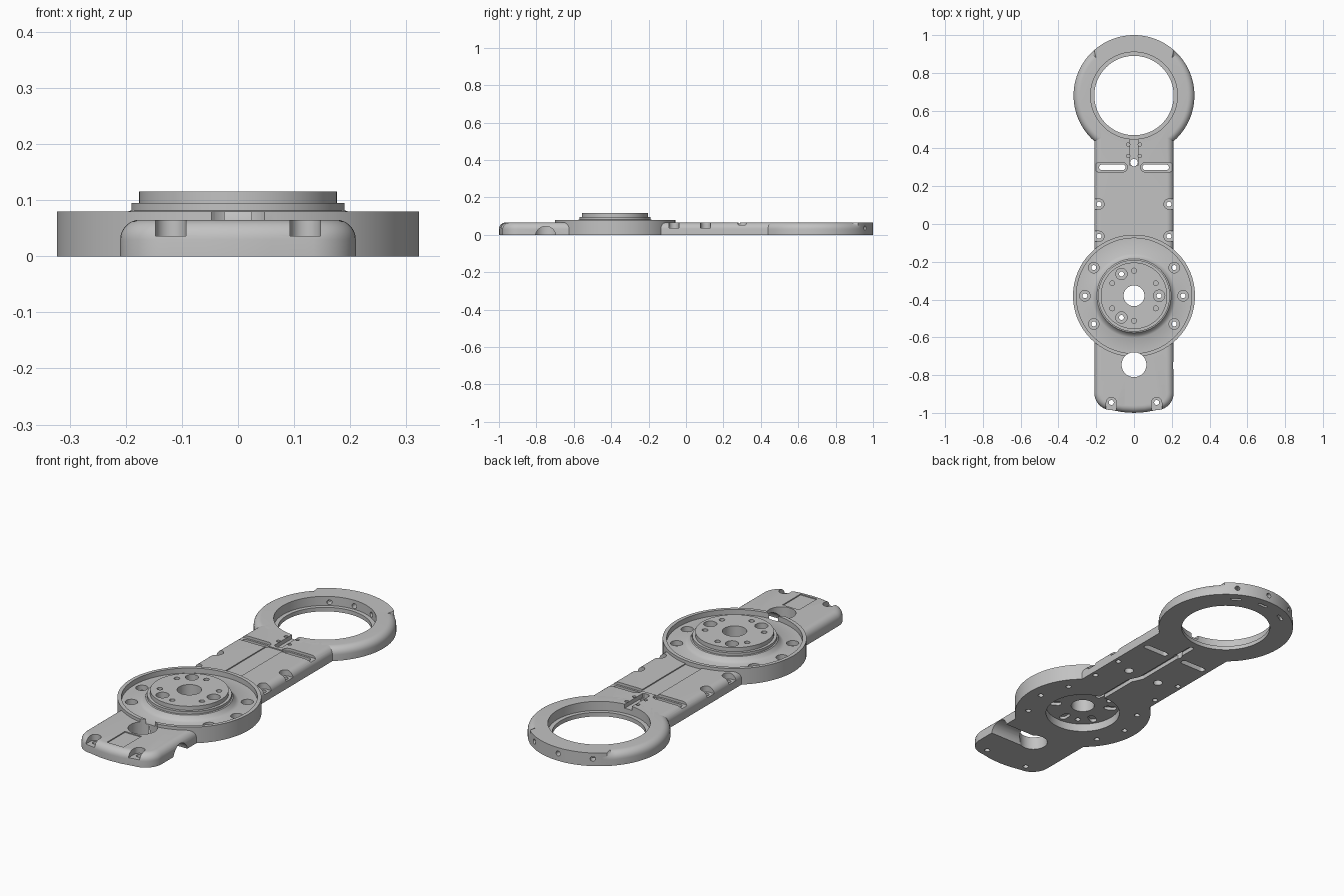
import bpy, bmesh
from math import sin, cos, atan2, degrees, radians
from mathutils import Vector

if "Cube" in bpy.data.objects:
    bpy.data.objects.remove(bpy.data.objects["Cube"])

grey = bpy.data.materials.new("satin grey")
grey.use_nodes = True
GREY = (0.54, 0.54, 0.54, 1)
grey.diffuse_color = GREY
grey.node_tree.nodes["Principled BSDF"].inputs["Base Color"].default_value = GREY

RING = Vector((0, 0.68))
HUB = Vector((0, -0.38))
TOP = 0.065


def finish(bm, name):
    bmesh.ops.recalc_face_normals(bm, faces=bm.faces)
    mesh = bpy.data.meshes.new(name)
    bm.to_mesh(mesh)
    bm.free()
    mesh.materials.append(grey)
    ob = bpy.data.objects.new(name, mesh)
    bpy.context.collection.objects.link(ob)
    return ob


def prism(outline, z0, z1, name="cutter", round_top=0):
    bm = bmesh.new()
    low = [bm.verts.new((x, y, z0)) for x, y in outline]
    high = [bm.verts.new((x, y, z1)) for x, y in outline]
    bm.faces.new(low)
    bm.faces.new(high)
    for i in range(len(low)):
        bm.faces.new((low[i - 1], low[i], high[i], high[i - 1]))
    bmesh.ops.recalc_face_normals(bm, faces=bm.faces)
    if round_top:
        rim = [e for e in bm.edges if all(v.co.z > z1 - 1e-5 for v in e.verts)]
        bmesh.ops.bevel(bm, geom=rim, offset=round_top, segments=7,
                        profile=0.5, affect='EDGES')
    return finish(bm, name)


def arc(c, r, a0, a1, n):
    return [(c[0] + r * cos(radians(a0 + (a1 - a0) * i / n)),
             c[1] + r * sin(radians(a0 + (a1 - a0) * i / n))) for i in range(n + 1)]


def polar(c, r, deg):
    return Vector((c[0] + r * cos(radians(deg)), c[1] + r * sin(radians(deg))))


def hole(c, r, z0=-0.1, z1=0.3):
    n = 100 if r > 0.15 else 28
    return prism(arc(c, r, 0, 360, n)[:-1], z0, z1)


def slot(p, q, r, z0=-0.1, z1=0.3):
    a = degrees(atan2(q[1] - p[1], q[0] - p[0]))
    return prism(arc(q, r, a - 90, a + 90, 12) + arc(p, r, a + 90, a + 270, 12), z0, z1)


def box(x0, x1, y0, y1, z0, z1):
    return prism([(x0, y0), (x1, y0), (x1, y1), (x0, y1)], z0, z1)


def rod(p, q, r):
    p, q = Vector(p), Vector(q)
    bm = bmesh.new()
    bmesh.ops.create_cone(bm, cap_ends=True, segments=32, radius1=r, radius2=r,
                          depth=(q - p).length)
    turn = Vector((0, 0, 1)).rotation_difference(q - p).to_matrix().to_4x4()
    bmesh.ops.transform(bm, matrix=turn, verts=bm.verts)
    bmesh.ops.translate(bm, vec=(p + q) / 2, verts=bm.verts)
    return finish(bm, "cutter")


def lathe(profile_at, c, name, n=96):
    bm = bmesh.new()
    rows = [[bm.verts.new((*polar(c, r, 360 * i / n), z))
             for r, z in profile_at(360 * i / n)] for i in range(n)]
    for i in range(n):
        a, b = rows[i - 1], rows[i]
        for j in range(len(a)):
            bm.faces.new((a[j - 1], a[j], b[j], b[j - 1]))
    return finish(bm, name)


def carve(ob, tools):
    for t in tools:
        t.hide_render = True
        m = ob.modifiers.new("cut", 'BOOLEAN')
        m.solver, m.operation, m.object = 'EXACT', 'DIFFERENCE', t
    bpy.context.view_layer.update()
    deps = bpy.context.evaluated_depsgraph_get()
    mesh = bpy.data.meshes.new_from_object(ob.evaluated_get(deps))
    ob.modifiers.clear()
    ob.data = mesh


# Long arm with rounded top edge and softly bowed front end
outline = ([(0.21, 0.56), (-0.21, 0.56)] + arc((-0.12, -0.895), 0.09, 180, 270, 10)
           + [(-0.06, -0.996), (0, -1), (0.06, -0.996)]
           + arc((0.12, -0.895), 0.09, 270, 360, 10))
arm = prism(outline, 0, TOP, "arm", round_top=0.035)


# End ring with stepped bore: rounded shoulder, square edged at the back
def ring_profile(angle):
    shoulder = arc((0.285, 0.03), 0.035, 0, 90, 7)
    if 48 < angle < 132:
        shoulder = [(0.32, 0.03 + 0.005 * i) for i in range(8)]
    return [(0.21, 0), (0.32, 0)] + shoulder + [(0.23, TOP), (0.23, 0.02), (0.21, 0.02)]


ring = lathe(ring_profile, RING, "end_ring")


# Rotary hub: rim, recessed floor, flared collar and stepped flange
def hub_profile(angle):
    return [(0.055, 0.04), (0.175, 0.04), (0.175, 0), (0.323, 0), (0.323, 0.08),
            (0.305, 0.08), (0.305, 0.055), (0.222, 0.055), (0.207, 0.063),
            (0.196, 0.08), (0.19, 0.082), (0.19, 0.095), (0.176, 0.095),
            (0.176, 0.115), (0.055, 0.115)]


hub = lathe(hub_profile, HUB, "hub")

# Arm cutters: seats for hub and ring, shallow top recesses
arm_cuts = [hole(HUB, 0.3205), hole(RING, 0.252),
            box(-0.045, 0.045, -0.1, 0.29, 0.06, 0.1),
            box(-0.045, 0.045, -0.96, -0.82, 0.06, 0.1),
            hole((0, 0.325), 0.02)]
# Cable channel running from the arm into the ring
ring_cuts = [box(-0.02, 0.02, 0.31, 0.47, 0.045, 0.1)]
for s in (-1, 1):
    # Strap slots and cable tie holes
    arm_cuts += [slot((s * 0.06, 0.3), (s * 0.17, 0.3), 0.015),
                 slot((s * 0.06, 0.3), (s * 0.185, 0.3), 0.025, 0.052)]
    ring_cuts += [hole((s * 0.031, y), 0.009, 0.03) for y in (0.36, 0.42)]
    # Screw pockets open to the outside
    for p, out in (((s * 0.185, 0.105), (s * 0.1, 0)), ((s * 0.185, -0.065), (s * 0.1, 0)),
                   ((s * 0.12, -0.945), (0, -0.1))):
        arm_cuts += [slot(p, Vector(p) + Vector(out), 0.027, 0.036), hole(p, 0.013)]
# Blind holes underneath
arm_cuts += [hole(p, 0.022, -0.1, 0.03) for p in ((0.09, 0.07), (-0.09, 0.07))]

# Radial screws and nut slots at the back of the ring
screw_cuts = []
for a in (60, 90, 120):
    screw_cuts.append(rod((*polar(RING, 0.2, a), 0.036), (*polar(RING, 0.36, a), 0.036), 0.012))
    c, t = polar(RING, 0.275, a), polar((0, 0), 0.02, a + 90)
    screw_cuts.append(slot(c - t, c + t, 0.007, -0.1, 0.042))

# Hub screws, flange holes and the pockets beneath them
hub_cuts = []
for a in (0, 35, 145, 180, 215, 325):
    p = polar(HUB, 0.26, a)
    hub_cuts += [hole(p, 0.028, 0.03), hole(p, 0.013)]
for a in (0, 120, 240):
    p = polar(HUB, 0.133, a)
    hub_cuts += [hole(p, 0.03, 0.08), hole(p, 0.013)]
for a in range(30, 390, 60):
    hub_cuts += [hole(polar(HUB, 0.133, a), 0.013, 0.08),
                 slot(polar(HUB, 0.12, a), polar(HUB, 0.146, a), 0.017, 0.02, 0.055)]

# Front cable hole, side channel and the jogged wire groove underneath
front_cuts = [hole((0, -0.745), 0.066),
              rod((0, -0.75, -0.01), (0.3, -0.75, -0.01), 0.055)]
path = [(0.025, -0.25), (0.025, 0), (0, 0.055), (0, 0.42)]
groove = [slot(p, q, 0.013, -0.1, 0.02) for p, q in zip(path, path[1:])]

carve(arm, arm_cuts + ring_cuts + front_cuts + groove)
carve(ring, ring_cuts + screw_cuts + groove[-1:])
carve(hub, hub_cuts + front_cuts + groove[:1])
for t in arm_cuts + ring_cuts + screw_cuts + hub_cuts + front_cuts + groove:
    bpy.data.objects.remove(t)

# Smooth curves, crisp edges
for ob in (arm, ring, hub):
    bpy.ops.object.select_all(action='DESELECT')
    ob.select_set(True)
    bpy.context.view_layer.objects.active = ob
    bpy.ops.object.shade_smooth_by_angle(angle=radians(30))
